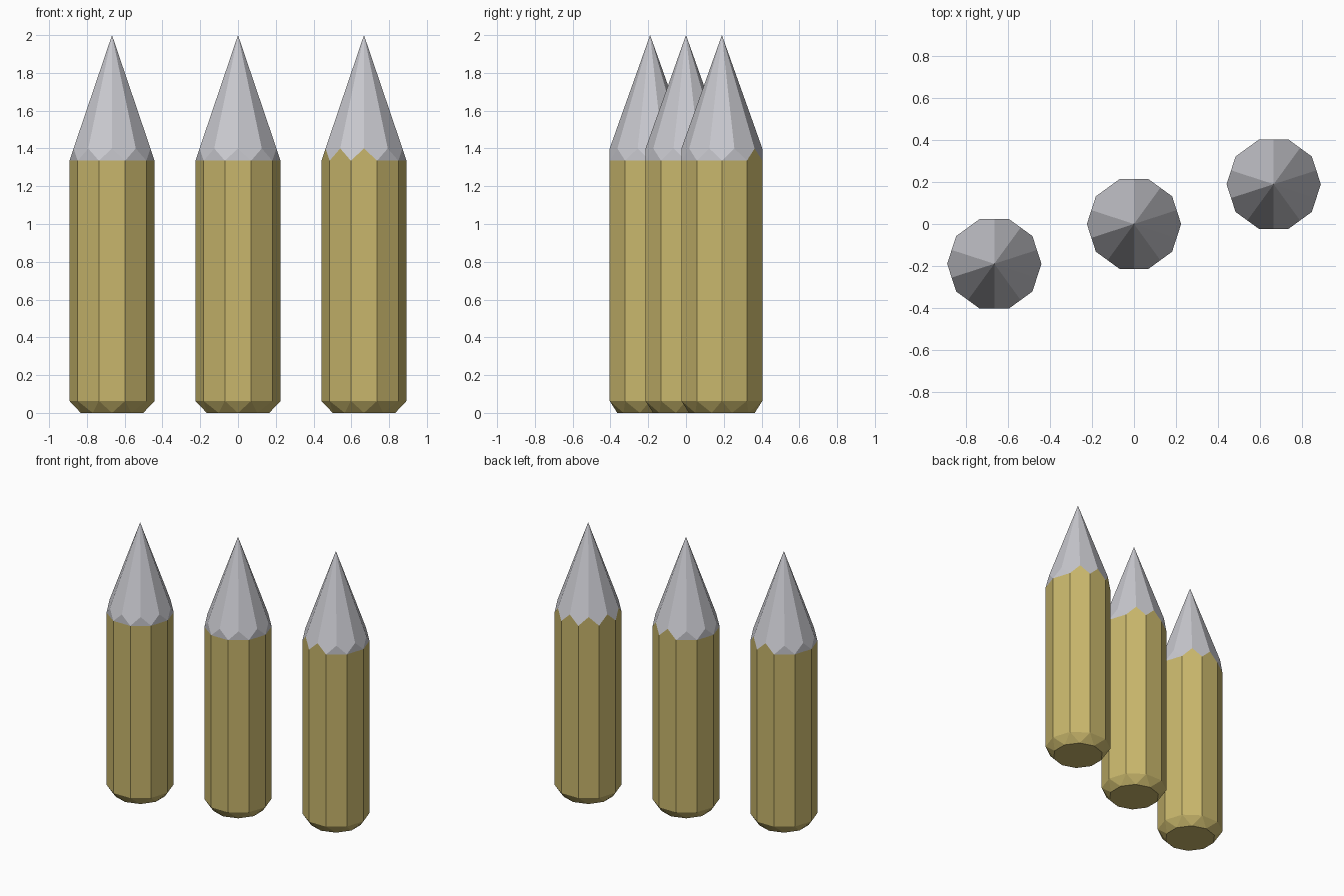
import bpy, bmesh, math

if "Cube" in bpy.data.objects:
    bpy.data.objects.remove(bpy.data.objects["Cube"])

SIDES = 10
STEP = 2 * math.pi / SIDES


def material(name, rgb):
    m = bpy.data.materials.new(name)
    m.diffuse_color = (*rgb, 1)
    m.use_nodes = True
    m.node_tree.nodes["Principled BSDF"].inputs["Base Color"].default_value = m.diffuse_color
    return m


wood = material("straw_wood", (0.58, 0.47, 0.15))
metal = material("pale_grey", (0.58, 0.58, 0.62))


def ring(bm, radius, z, turn):
    """Ten points on a circle; turn is a fraction of one side."""
    return [bm.verts.new((radius * math.cos((i + turn) * STEP),
                          radius * math.sin((i + turn) * STEP), z))
            for i in range(SIDES)]


def stake(name, x, y, wood_notches):
    bm = bmesh.new()
    base = ring(bm, 0.174, 0.0, 0.5)
    foot = ring(bm, 0.225, 0.063, 0)
    neck = ring(bm, 0.225, 1.335, 0)
    notch = ring(bm, 0.214, 1.40, 0.5)
    apex = bm.verts.new((0, 0, 2.0))

    def face(verts, mat):
        bm.faces.new(verts).material_index = mat

    face(base[::-1], 0)
    for i in range(SIDES):
        j = (i + 1) % SIDES
        # Faceted chamfer under the shaft
        face((base[i], foot[j], foot[i]), 0)
        face((base[i], base[j], foot[j]), 0)
        # Shaft side
        face((foot[i], foot[j], neck[j], neck[i]), 0)
        # Upright notch between two tip facets
        face((neck[i], neck[j], notch[i]), 0 if i in wood_notches else 1)
        # Kite-shaped tip facet
        face((neck[i], notch[i], apex, notch[i - 1]), 1)

    bmesh.ops.recalc_face_normals(bm, faces=bm.faces)
    mesh = bpy.data.meshes.new(name)
    bm.to_mesh(mesh)
    bm.free()
    mesh.materials.append(wood)
    mesh.materials.append(metal)
    ob = bpy.data.objects.new(name, mesh)
    ob.location = (x, y, 0)
    bpy.context.collection.objects.link(ob)


# Three stakes in a diagonal row, with the notches that stay wood coloured
stake("left_stake", -0.667, -0.19, {1, 2})
stake("middle_stake", 0, 0, {1, 2})
stake("right_stake", 0.667, 0.19, set(range(1, 8)))
